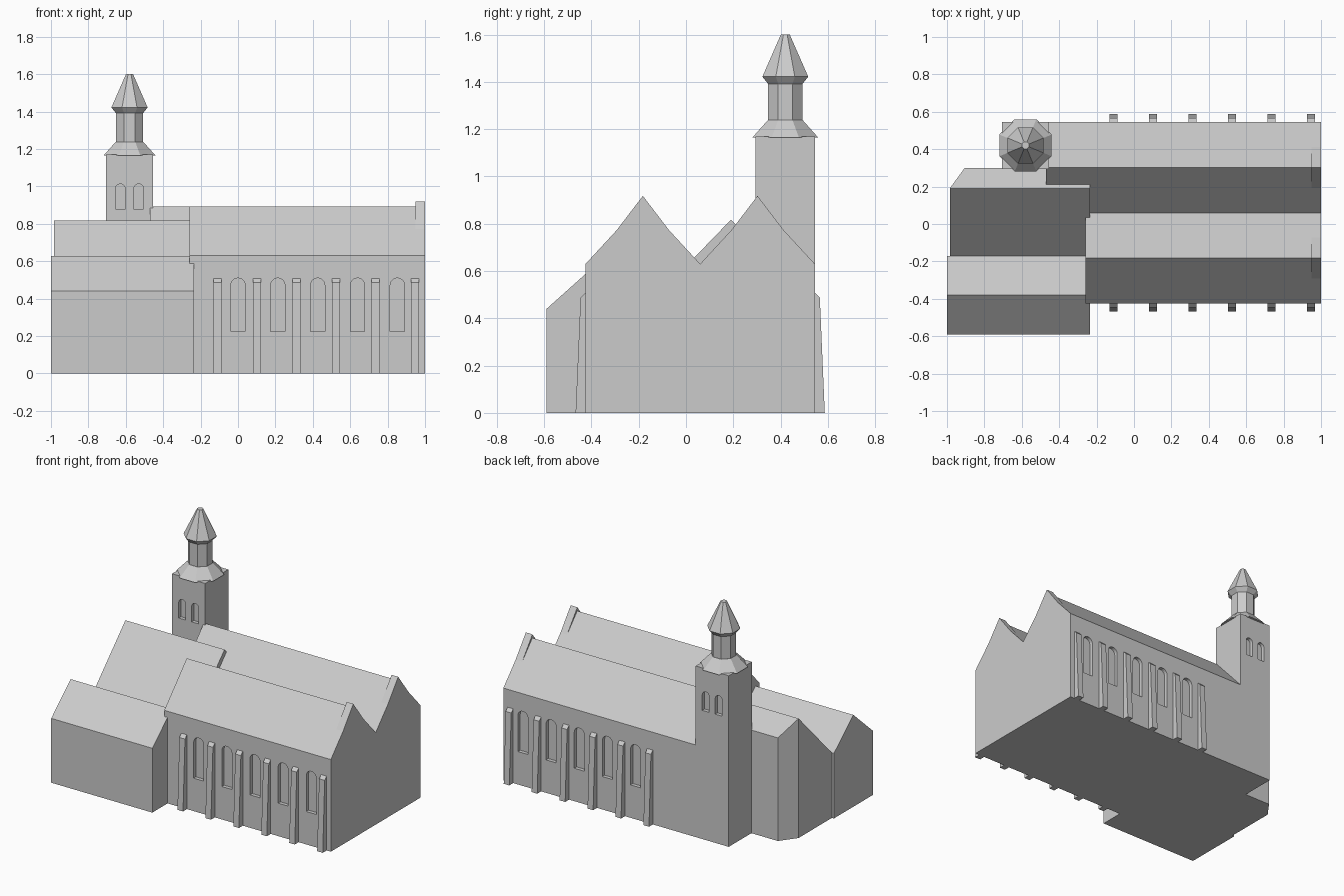
import bpy, bmesh, math

if "Cube" in bpy.data.objects:
    bpy.data.objects.remove(bpy.data.objects["Cube"])

stone = bpy.data.materials.new("light_grey_stone")
stone.diffuse_color = (0.6, 0.6, 0.6, 1)
stone.use_nodes = True
stone.node_tree.nodes["Principled BSDF"].inputs["Base Color"].default_value = stone.diffuse_color


def finish(name, bm):
    bmesh.ops.recalc_face_normals(bm, faces=bm.faces)
    me = bpy.data.meshes.new(name)
    bm.to_mesh(me)
    bm.free()
    me.materials.append(stone)
    ob = bpy.data.objects.new(name, me)
    bpy.context.collection.objects.link(ob)
    return ob


def add_prism(bm, pts, axis, a, b):
    """Extrude a 2D profile along an axis: x -> (y,z), y -> (x,z), z -> (x,y)."""
    def place(p, t):
        return {"x": (t, p[0], p[1]), "y": (p[0], t, p[1]), "z": (p[0], p[1], t)}[axis]
    lo = [bm.verts.new(place(p, a)) for p in pts]
    hi = [bm.verts.new(place(p, b)) for p in pts]
    bm.faces.new(lo)
    bm.faces.new(hi[::-1])
    n = len(pts)
    for i in range(n):
        j = (i + 1) % n
        bm.faces.new((lo[i], hi[i], hi[j], lo[j]))


def prism(name, pts, axis, a, b):
    bm = bmesh.new()
    add_prism(bm, pts, axis, a, b)
    return finish(name, bm)


def arch(cx, w, z0, z1, seg=10):
    """Round-headed window outline in x,z."""
    r = w / 2
    head = [(cx + r * math.cos(math.pi * i / seg), z1 - r + r * math.sin(math.pi * i / seg))
            for i in range(seg + 1)]
    return [(cx - r, z0), (cx + r, z0)] + head


def cut(target, cutter):
    cutter.hide_render = True
    mod = target.modifiers.new("window_cut", "BOOLEAN")
    mod.operation = "DIFFERENCE"
    mod.solver = "EXACT"
    mod.object = cutter
    bpy.context.view_layer.objects.active = target
    bpy.ops.object.modifier_apply(modifier=mod.name)
    bpy.data.objects.remove(cutter)


def window_cutter(outlines, a, b):
    bm = bmesh.new()
    for pts in outlines:
        add_prism(bm, pts, "y", a, b)
    return finish("window_cutter", bm)


# Twin naves with gable roofs, windows and buttresses
Y0, YV, Y1 = -0.425, 0.06, 0.545
EAVE, RIDGE = 0.63, 0.893
nave_windows = [arch(0.213 * i, 0.076, 0.225, 0.51) for i in range(5)]
DEPTH = 0.025
for name, ya, yb, xa, wall, side in (("front_nave", Y0, YV, -0.26, Y0, -1),
                                     ("rear_nave", YV, Y1, -0.47, Y1, 1)):
    mid = (ya + yb) / 2
    nave = prism(name, [(ya, 0), (yb, 0), (yb, EAVE), (mid, RIDGE), (ya, EAVE)], "x", xa, 1.0)
    cut(nave, window_cutter(nave_windows, wall - side * DEPTH, wall + side * 0.1))
    # raised gable parapet at the right end
    prism(name + "_gable_parapet",
          [(mid - 0.122, 0.758), (mid + 0.122, 0.758), (mid, 0.918)], "x", 0.95, 1.0)
    # battered buttresses with sloped caps
    bm = bmesh.new()
    for i in range(6):
        cx = -0.11 + 0.2114 * i
        prof = [(wall - side * 0.01, 0), (wall + side * 0.042, 0), (wall + side * 0.021, 0.487),
                (wall, 0.508), (wall - side * 0.01, 0.508)]
        add_prism(bm, prof, "x", cx - 0.021, cx + 0.021)
    finish(name + "_buttresses", bm)

# Choir: gable roof, with the rear left corner cut off
choir = prism("choir", [(-0.17, 0), (0.30, 0), (0.30, 0.705), (0.19, 0.817), (-0.17, 0.445)],
              "x", -0.985, -0.235)
corner = prism("corner_cutter", [(-0.985, 0.19), (-0.905, 0.30), (-0.905, 0.5), (-1.2, 0.5), (-1.2, 0.19)],
               "z", -0.5, 1.5)
cut(choir, corner)

# Low side chapel in front of the choir
prism("side_chapel", [(-0.59, 0), (-0.17, 0), (-0.17, 0.445), (-0.38, 0.628), (-0.59, 0.44)],
      "x", -1.0, -0.235)

# Square tower with paired windows on front and back
TX, TY = -0.58, 0.42
tower = prism("tower", [(TX - 0.125, TY - 0.125), (TX + 0.125, TY - 0.125),
                        (TX + 0.125, TY + 0.125), (TX - 0.125, TY + 0.125)], "z", 0, 1.17)
belfry = [arch(TX + dx, 0.053, 0.88, 1.013) for dx in (-0.049, 0.049)]
for s in (-1, 1):
    cut(tower, window_cutter(belfry, TY + s * 0.1, TY + s * 0.2))


def octagon_stack(name, rings):
    """Flat-fronted octagonal body from (apothem, z) rings."""
    bm = bmesh.new()
    loops = []
    for ap, z in rings:
        r = ap / math.cos(math.pi / 8)
        loops.append([bm.verts.new((TX + r * math.cos(math.pi / 8 + k * math.pi / 4),
                                    TY + r * math.sin(math.pi / 8 + k * math.pi / 4), z))
                      for k in range(8)])
    bm.faces.new(loops[0])
    bm.faces.new(loops[-1])
    for lo, hi in zip(loops, loops[1:]):
        for k in range(8):
            bm.faces.new((lo[k], lo[(k + 1) % 8], hi[(k + 1) % 8], hi[k]))
    return finish(name, bm)


# Tower skirt roof, lantern and spire
octagon_stack("tower_skirt_roof", [(0.14, 1.164), (0.074, 1.238)])
octagon_stack("lantern", [(0.073, 1.23), (0.073, 1.40)])
octagon_stack("spire", [(0.073, 1.392), (0.097, 1.422), (0.019, 1.60)])
